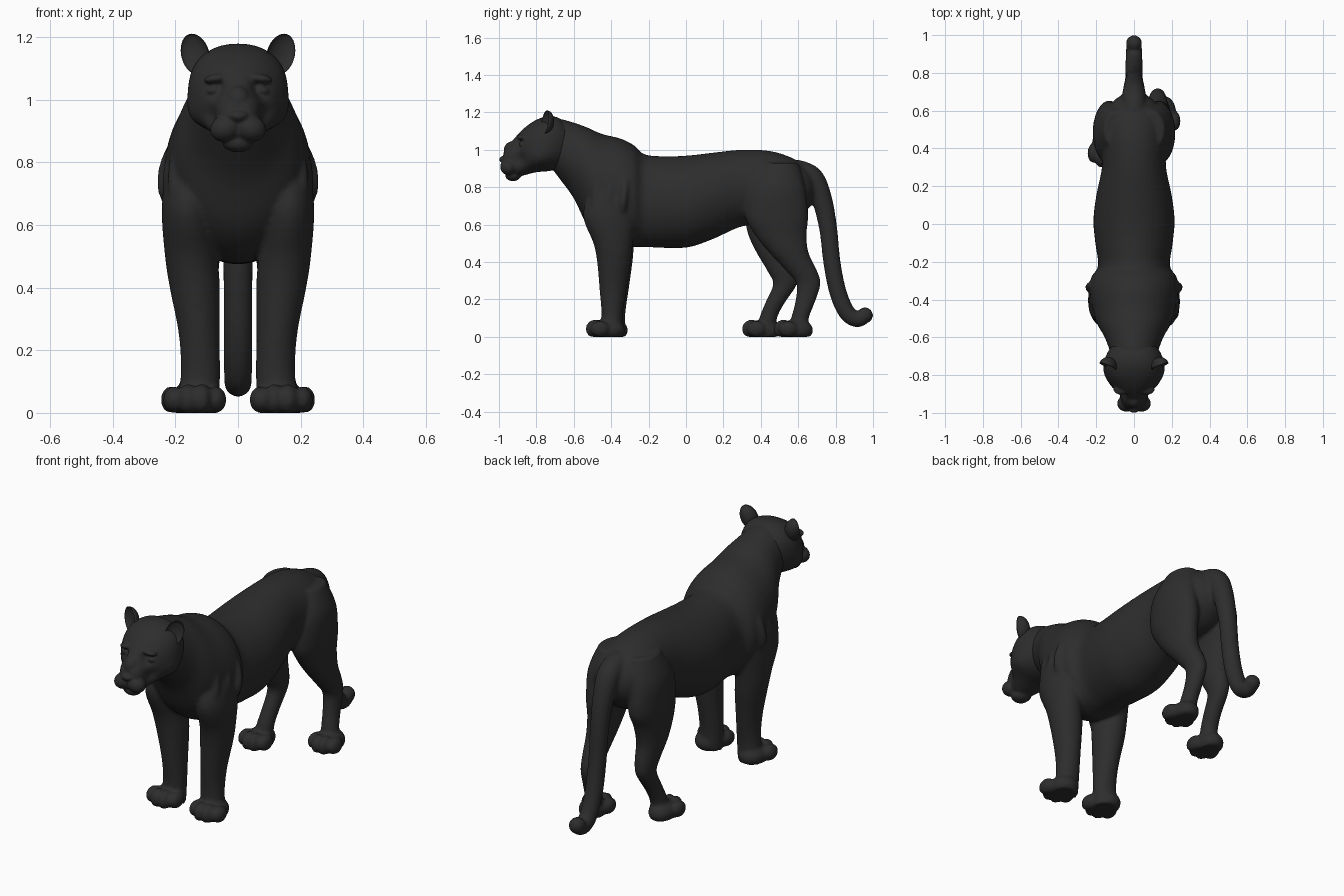
import bpy, bmesh, math
from mathutils import Vector, Matrix

if "Cube" in bpy.data.objects:
    bpy.data.objects.remove(bpy.data.objects["Cube"])

coat = bpy.data.materials.new("charcoal coat")
coat.use_nodes = True
COLOUR = (0.026, 0.026, 0.026, 1)
coat.diffuse_color = COLOUR
bsdf = coat.node_tree.nodes["Principled BSDF"]
bsdf.inputs["Base Color"].default_value = COLOUR
bsdf.inputs["Roughness"].default_value = 0.8

X, Y, Z = Vector((1, 0, 0)), Vector((0, 1, 0)), Vector((0, 0, 1))
SIDES, STEPS = 40, 6


def spline(rows):
    """Catmull-Rom through rows of numbers."""
    rows = [Vector(r) for r in rows]
    pts = [rows[0]] + rows + [rows[-1]]
    out = []
    for a, b, c, d in zip(pts, pts[1:], pts[2:], pts[3:]):
        for i in range(STEPS):
            t = i / STEPS
            out.append(b + (c - a) * t / 2 + (a - b * 2.5 + c * 2 - d / 2) * t * t
                       + ((b - c) * 1.5 + (d - a) / 2) * t ** 3)
    return out + [rows[-1]]


def loft(bm, rows, across=None, power=1.0):
    """Skin rows of (x, y, z, side radius, other radius); rings follow the path unless across is given."""
    rows = spline(rows)
    rings = []
    for i, r in enumerate(rows):
        tangent = Vector(rows[min(i + 1, len(rows) - 1)][:3]) - Vector(rows[max(i - 1, 0)][:3])
        v = across or tangent.cross(X).normalized()
        ring = []
        for k in range(SIDES):
            a = math.tau * k / SIDES
            c, s = math.cos(a), math.sin(a)
            c, s = (math.copysign(abs(q) ** power, q) for q in (c, s))
            ring.append(bm.verts.new(Vector(r[:3]) + X * c * r[3] + v * s * r[4]))
        rings.append(ring)
    faces = [bm.faces.new(rings[0]), bm.faces.new(rings[-1][::-1])]
    for a, b in zip(rings, rings[1:]):
        for k in range(SIDES):
            n = (k + 1) % SIDES
            faces.append(bm.faces.new((a[k], b[k], b[n], a[n])))
    bmesh.ops.recalc_face_normals(bm, faces=faces)


def barrel(bm, rows, power=1.0):
    """Loft along y from rows of (y, top, bottom, half width)."""
    loft(bm, [(0, y, (t + b) / 2, w, (t - b) / 2) for y, t, b, w in rows], Z, power)


def ball(bm, centre, radii, turn=0.0):
    m = Matrix.Translation(centre) @ Matrix.Rotation(turn, 4, "Y") @ Matrix.Diagonal((*radii, 1))
    new = bmesh.ops.create_uvsphere(bm, u_segments=24, v_segments=16, radius=1, matrix=m)
    for v in new["verts"]:
        v.co.z = max(v.co.z, 0)
    return new["verts"]


def push(bm, centre, radius, move):
    """Soft brush that moves nearby surface points."""
    for v in bm.verts:
        d = (v.co - Vector(centre)).length / radius
        v.co += Vector(move) * math.exp(-d * d * 2)


def finish(name, bm, voxel=None, rounds=5):
    mesh = bpy.data.meshes.new(name)
    bm.to_mesh(mesh)
    bm.free()
    mesh.materials.append(coat)
    mesh.shade_smooth()
    obj = bpy.data.objects.new(name, mesh)
    bpy.context.collection.objects.link(obj)
    if voxel:
        fuse = obj.modifiers.new("fuse", "REMESH")
        fuse.mode, fuse.voxel_size, fuse.use_smooth_shade = "VOXEL", voxel, True
        soft = obj.modifiers.new("soften", "SMOOTH")
        soft.factor, soft.iterations = 0.5, rounds
    return obj


def paw(bm, x, y, size, side):
    ball(bm, (x, y + 0.02, 0.035), (0.075 * size, 0.085, 0.06))
    for i in (-1.5, -0.5, 0.5, 1.5):
        back = 0.025 if abs(i) > 1 else 0
        ball(bm, (x + i * 0.045 * size, y - 0.055 + back, 0.042),
             (0.034 * size, 0.052, 0.05 - back * 0.3))


# Torso with neck, shoulder step, belly and rump
body = bmesh.new()
barrel(body, [
    (-0.74, 1.15, 0.93, 0.10), (-0.68, 1.165, 0.85, 0.125), (-0.6, 1.145, 0.74, 0.155),
    (-0.53, 1.12, 0.6, 0.195), (-0.45, 1.085, 0.52, 0.22), (-0.35, 1.06, 0.48, 0.235),
    (-0.28, 1.025, 0.48, 0.225), (-0.22, 0.975, 0.48, 0.19), (-0.1, 0.965, 0.475, 0.205),
    (0.02, 0.97, 0.48, 0.215), (0.15, 0.985, 0.525, 0.2), (0.3, 1.0, 0.59, 0.17),
    (0.45, 0.993, 0.6, 0.17), (0.57, 0.955, 0.62, 0.16), (0.65, 0.90, 0.68, 0.11),
    (0.69, 0.84, 0.74, 0.05)])

FRONT = [(0.96, -0.37, 0.11, 0.05, 0.07), (0.8, -0.39, 0.15, 0.075, 0.115),
         (0.65, -0.41, 0.16, 0.083, 0.14), (0.5, -0.39, 0.149, 0.084, 0.105),
         (0.4, -0.385, 0.138, 0.08, 0.09), (0.25, -0.39, 0.124, 0.065, 0.072),
         (0.12, -0.395, 0.12, 0.063, 0.057), (0, -0.4, 0.13, 0.068, 0.06)]
HIND = [(0.93, 0.5, 0.09, 0.07, 0.1), (0.8, 0.485, 0.13, 0.083, 0.15),
        (0.65, 0.485, 0.13, 0.086, 0.168), (0.55, 0.505, 0.13, 0.077, 0.14),
        (0.45, 0.55, 0.13, 0.068, 0.105), (0.35, 0.62, 0.126, 0.055, 0.082),
        (0.28, 0.655, 0.126, 0.046, 0.064), (0.18, 0.635, 0.132, 0.043, 0.052),
        (0.1, 0.61, 0.14, 0.045, 0.047), (0, 0.6, 0.145, 0.05, 0.045)]

for side in (1, -1):
    # Front leg, slightly further back on the right
    lag = 0 if side > 0 else 0.015
    loft(body, [(side * x, y + lag * (1 - z), z, rx, ry) for z, y, x, rx, ry in FRONT], Y)
    paw(body, side * 0.138, -0.43 + lag, 1, side)
    # Hind leg, the right one striding forward
    stride = 0 if side > 0 else -0.17
    loft(body, [(side * x, y + stride * min(1, max(0, (0.65 - z) * 2)), z, rx, ry)
                for z, y, x, rx, ry in HIND], Y)
    paw(body, side * 0.155, 0.575 + stride, 0.9, side)
    # Muscle folds that sweep over the shoulder and chest
    for i in range(3):
        s = i * 0.075
        loft(body, [(side * 0.12, -0.5 + s, 0.97 - s * 0.3, 0.015, 0.015),
                    (side * (0.185 + s * 0.15), -0.475 + s, 0.84, 0.025, 0.02),
                    (side * (0.195 + s * 0.22), -0.49 + s, 0.7, 0.026, 0.024),
                    (side * 0.14, -0.5 + s, 0.57, 0.02, 0.02)])

# Tail hanging down with an upturned tip
TAIL = [(0.58, 0.89, 0.06), (0.67, 0.85, 0.063), (0.725, 0.74, 0.055), (0.76, 0.58, 0.048),
        (0.78, 0.4, 0.046), (0.812, 0.24, 0.046), (0.86, 0.13, 0.045), (0.915, 0.094, 0.043),
        (0.957, 0.113, 0.04)]
loft(body, [(0, y, z, r, r) for y, z, r in TAIL])
ball(body, (0, 0.957, 0.115), (0.043, 0.043, 0.043))
finish("body", body, 0.009, 6)

# Head: skull and jaw, then sockets, muzzle pads, chin, nose and brows
head = bmesh.new()
barrel(head, [
    (-0.975, 0.985, 0.89, 0.045), (-0.955, 1.015, 0.87, 0.06), (-0.91, 1.07, 0.855, 0.085),
    (-0.86, 1.12, 0.865, 0.12), (-0.8, 1.16, 0.88, 0.15), (-0.74, 1.178, 0.885, 0.158),
    (-0.68, 1.17, 0.9, 0.14), (-0.62, 1.12, 0.95, 0.1)], 0.9)
for side in (1, -1):
    push(head, (side * 0.075, -0.91, 1.035), 0.05, (-side * 0.012, 0.028, 0))
    push(head, (side * 0.1, -0.9, 0.95), 0.05, (-side * 0.015, 0.015, 0))
    push(head, (side * 0.14, -0.78, 0.96), 0.08, (side * 0.012, 0, -0.01))
    ball(head, (side * 0.04, -0.95, 0.908), (0.05, 0.044, 0.042), side * 0.3)
    ball(head, (side * 0.078, -0.872, 1.03), (0.024, 0.022, 0.013), side * 0.25)
    ball(head, (side * 0.068, -0.875, 1.068), (0.042, 0.03, 0.015), side * 0.15)
ball(head, (0, -0.925, 0.862), (0.05, 0.042, 0.03))
ball(head, (0, -0.975, 0.948), (0.034, 0.025, 0.018))
ball(head, (0, -0.93, 0.995), (0.042, 0.045, 0.05))
finish("head", head, 0.006, 4)

# Ears: rounded shells hollowed at the front
for side, name in ((1, "left_ear"), (-1, "right_ear")):
    ear = bmesh.new()
    for v in ball(ear, (0, 0, 2), (1, 1, 1)):
        v.co.z -= 2
        if v.co.y < 0:
            v.co.y *= -0.45
        v.co = Vector((v.co.x * 0.046, v.co.y * 0.05, v.co.z * 0.068))
    bmesh.ops.recalc_face_normals(ear, faces=ear.faces)
    shell = finish(name, ear)
    shell.location = (side * 0.138, -0.755, 1.145)
    shell.rotation_euler = (-0.1, side * 0.35, side * 0.35)
